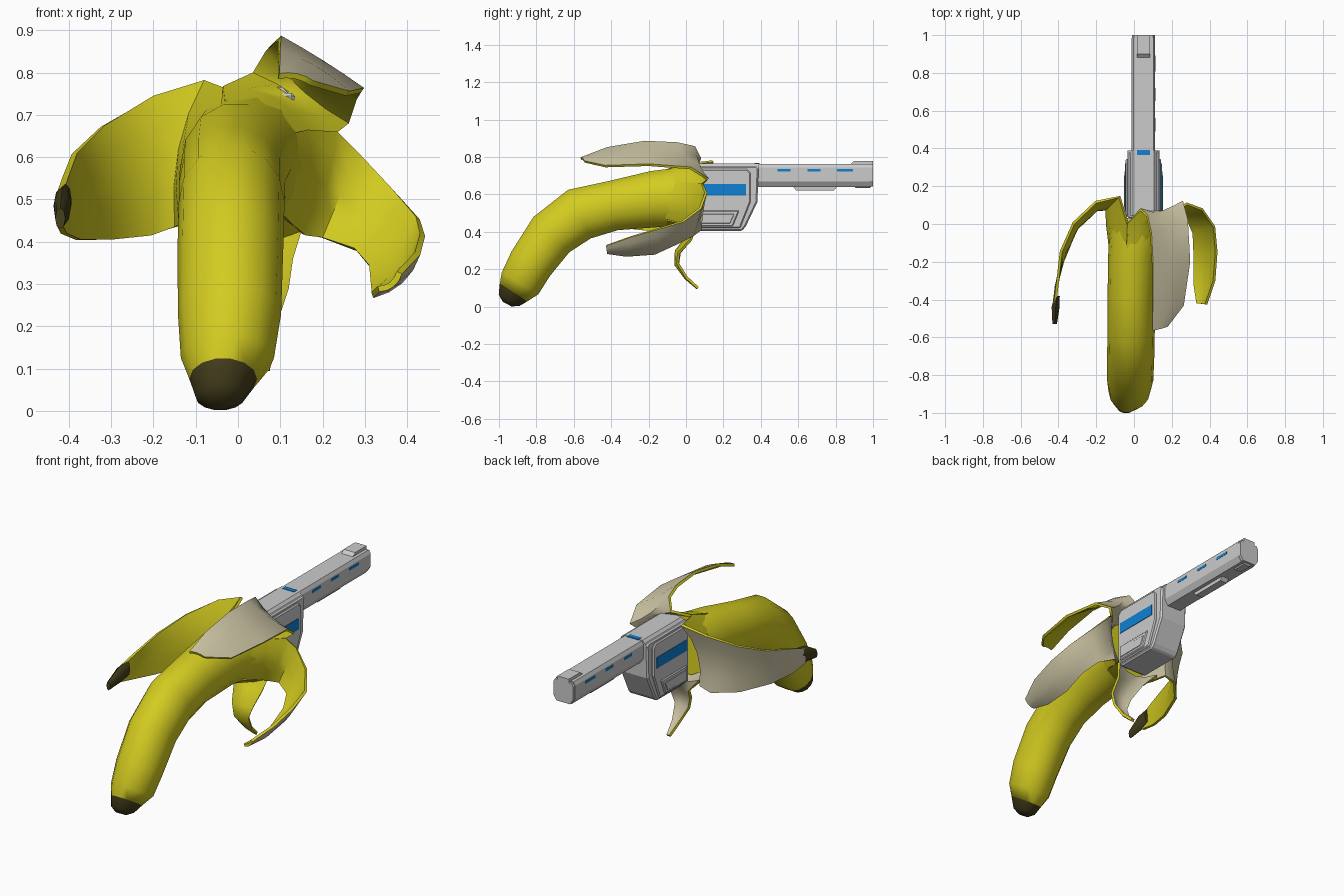
import bpy, math
from mathutils import Vector

if "Cube" in bpy.data.objects:
    bpy.data.objects.remove(bpy.data.objects["Cube"])

def material(name, rgb):
    m = bpy.data.materials.new(name)
    m.diffuse_color = (*rgb, 1)
    m.use_nodes = True
    m.node_tree.nodes["Principled BSDF"].inputs["Base Color"].default_value = m.diffuse_color
    return m

YELLOW = material("skin_yellow", (0.65, 0.60, 0.015))
CREAM = material("flesh_cream", (0.60, 0.55, 0.37))
BROWN = material("tip_brown", (0.06, 0.05, 0.012))
BLUE = material("glow_blue", (0.005, 0.22, 0.65))
GX = 0.05  # centre line of the metal parts

def make(name, verts, faces, mats=(), angle=None):
    me = bpy.data.meshes.new(name)
    me.from_pydata([tuple(v) for v in verts], [], faces)
    for m in mats:
        me.materials.append(m)
    ob = bpy.data.objects.new(name, me)
    bpy.context.collection.objects.link(ob)
    if angle:
        smooth(ob, angle)
    return ob

def select(ob):
    bpy.ops.object.select_all(action='DESELECT')
    ob.select_set(True)
    bpy.context.view_layer.objects.active = ob

def smooth(ob, deg):
    select(ob)
    bpy.ops.object.shade_smooth_by_angle(angle=math.radians(deg))

def apply(ob, kind, **props):
    mod = ob.modifiers.new(kind, kind)
    for k, v in props.items():
        setattr(mod, k, v)
    select(ob)
    bpy.ops.object.modifier_apply(modifier=mod.name)

# Banana body: stations (x, y, z, half width, half height) along the curve
stations = [(-.045, -.957, .014, .028, .026), (-.042, -.947, .033, .058, .064), (-.035, -.922, .076, .08, .09),
            (-.025, -.887, .125, .11, .117), (-.02, -.83, .23, .122, .125), (-.018, -.72, .385, .125, .138),
            (-.015, -.57, .495, .125, .147), (-.015, -.39, .54, .125, .137), (-.005, -.17, .575, .132, .155),
            (.015, -.03, .583, .145, .165)]

def tube(name, idx, mat, n=14):
    verts, faces = [], []
    for i in idx:
        x, y, z, rx, rz = stations[i]
        a, b = stations[max(i - 1, 0)], stations[min(i + 1, len(stations) - 1)]
        t = Vector((0, b[1] - a[1], b[2] - a[2])).normalized()
        up = Vector((0, -t.z, t.y))
        for k in range(n):
            w = 2 * math.pi * k / n
            verts.append(Vector((x + rx * math.cos(w), y, z)) + up * rz * math.sin(w))
    m = len(idx)
    for r in range(m - 1):
        for k in range(n):
            q = (k + 1) % n
            faces.append((r * n + k, r * n + n + k, r * n + n + q, r * n + q))
    faces += [tuple(range(n)), tuple(reversed(range((m - 1) * n, m * n)))]
    return make(name, verts, faces, [mat], 60)

tube("banana_body", range(2, len(stations)), YELLOW)
tube("banana_tip", range(0, 3), BROWN)

# Peel flaps: rows of (left edge, right edge) from the mouth to the tip
def peel(name, rows, bow_root, bow_tip, n=5):
    rows = [(Vector(r[:3]), Vector(r[3:])) for r in rows]
    mids = [(l + r) / 2 for l, r in rows]
    verts, faces = [], []
    for i, (l, r) in enumerate(rows):
        d = mids[min(i + 1, len(rows) - 1)] - mids[max(i - 1, 0)]
        nrm = (r - l).cross(d).normalized()
        f = i / (len(rows) - 1)
        bow = (bow_root * (1 - f) + bow_tip * f) * (r - l).length
        for k in range(n):
            t = k / (n - 1)
            verts.append(l.lerp(r, t) + nrm * bow * 4 * t * (1 - t))
    for i in range(len(rows) - 1):
        for k in range(n - 1):
            a = i * n + k
            faces.append((a, a + 1, a + n + 1, a + n))
    ob = make(name, verts, faces, [YELLOW, CREAM])
    apply(ob, 'SOLIDIFY', thickness=0.014, offset=-1, material_offset=1, material_offset_rim=0)
    smooth(ob, 50)

peel("peel_left", [
    (-.12, -.14, .46, -.03, -.14, .725), (-.14, -.01, .44, -.035, -.01, .765), (-.15, .075, .435, -.08, .14, .782),
    (-.205, .075, .415, -.2, .11, .745), (-.30, -.03, .405, -.315, 0, .675), (-.37, -.2, .405, -.38, -.15, .61),
    (-.405, -.33, .42, -.40, -.33, .555), (-.415, -.43, .44, -.412, -.43, .52)], .17, -.05)
peel("peel_top", [
    (-.04, -.14, .725, .10, -.14, .64), (-.035, 0, .768, .165, 0, .66), (.035, .07, .80, .23, .08, .655),
    (.065, .04, .85, .262, .11, .68), (.085, -.05, .868, .28, .02, .735), (.095, -.22, .875, .29, -.2, .752),
    (.095, -.42, .84, .255, -.43, .745), (.095, -.56, .785, .17, -.54, .77)], .2, -.1)
peel("peel_right", [
    (.105, -.14, .65, .09, -.14, .48), (.165, 0, .665, .13, -.01, .44), (.235, .08, .66, .16, .05, .415),
    (.285, .1, .61, .2, .07, .41), (.36, .07, .53, .275, .03, .385), (.42, -.02, .46, .31, -.05, .345),
    (.43, -.15, .42, .315, -.17, .29), (.418, -.3, .375, .315, -.32, .28), (.375, -.425, .33, .33, -.42, .295)], .15, -.18)
peel("peel_bottom", [
    (.10, -.1, .46, -.12, -.1, .46), (.15, .045, .425, -.12, .045, .435), (.13, .02, .36, -.04, .02, .36),
    (.12, -.045, .29, -.01, -.04, .29), (.1, -.05, .23, .01, -.05, .22),
    (.085, 0, .15, .035, 0, .15), (.075, .06, .095, .05, .06, .095)], .18, .12)

# Dark stem left on the end of the left flap
rings = [(-.407, -.38, .497, .014, .04), (-.415, -.44, .485, .021, .046), (-.42, -.53, .455, .012, .025)]
stem, sides = [], 8
for x, y, z, rx, rz in rings:
    stem += [(x + rx * math.cos(k * math.tau / sides), y, z + rz * math.sin(k * math.tau / sides)) for k in range(sides)]
stem_faces = [(r * sides + k, (r + 1) * sides + k, (r + 1) * sides + (k + 1) % sides, r * sides + (k + 1) % sides)
              for r in range(2) for k in range(sides)]
stem_faces += [tuple(range(sides)), tuple(reversed(range(2 * sides, 3 * sides)))]

# Metal parts: a (y, z) outline extruded in x, or an (x, z) outline extruded in y
def outward(ob):
    select(ob)
    bpy.ops.object.mode_set(mode='EDIT')
    bpy.ops.mesh.select_all(action='SELECT')
    bpy.ops.mesh.normals_make_consistent(inside=False)
    bpy.ops.object.mode_set(mode='OBJECT')

outward(make("peel_stem", stem, stem_faces, [BROWN], 50))

def prism(name, outline, lo, hi, axis='x', bevel=0, mat=None):
    p = (lambda a, u, v: (a, u, v)) if axis == 'x' else (lambda a, u, v: (u, a, v))
    n = len(outline)
    verts = [p(a, u, v) for a in (lo, hi) for u, v in outline]
    faces = [tuple(range(n)), tuple(reversed(range(n, 2 * n)))]
    faces += [(k, k + n, (k + 1) % n + n, (k + 1) % n) for k in range(n)]
    ob = make(name, verts, faces, [mat] if mat else [])
    outward(ob)
    if bevel:
        apply(ob, 'BEVEL', width=bevel, segments=1, limit_method='ANGLE', angle_limit=math.radians(50))
    return ob

def box(y0, y1, z0, z1):
    return [(y0, z0), (y1, z0), (y1, z1), (y0, z1)]

def both_sides(name, outline, inner, outer, bevel=0, mat=None):
    for side, s in (("right", 1), ("left", -1)):
        prism(f"{name}_{side}", outline, GX + s * inner, GX + s * outer, 'x', bevel, mat)

# Receiver cross-section cut to a sloping lower front, with side plates, blue strips and panels
prism("receiver", [(.03, .42), (.06, .405), (.30, .405), (.32, .43), (.382, .56), (.388, .74), (.375, .752), (.03, .752)],
      GX - .085, GX + .085, 'x', .008)
prism("receiver_top", [(GX - .085, .735), (GX + .085, .735), (GX + .055, .766), (GX - .055, .766)], .045, .388, 'y')
both_sides("side_plate", [(.04, .42), (.29, .42), (.345, .56), (.345, .715), (.325, .735), (.04, .735)], .07, .094, .006)
both_sides("blue_strip", box(.06, .32, .595, .655), .08, .097, 0, BLUE)
both_sides("lower_panel", [(.06, .43), (.25, .43), (.285, .515), (.06, .515)], .08, .1, .005)
both_sides("lower_panel_inset", [(.07, .445), (.235, .445), (.258, .495), (.07, .495)], .08, .103, .002)
prism("blue_top_mark", box(GX - .035, GX + .035, .74, .768), .366, .393, 'y', 0, BLUE)

# Barrel, underside rail, front sight and blue vents
half = [(.062, .67), (.062, .745), (.052, .764), (-.052, .764), (-.062, .745), (-.062, .67), (-.042, .64), (.042, .64)]
prism("barrel", [(GX + x, z) for x, z in half], .34, .985, 'y')
prism("muzzle", [(GX + x * .97, .705 + (z - .705) * .95) for x, z in half], .98, 1.0, 'y')
prism("muzzle_lug", box(GX - .028, GX + .028, .634, .66), .90, .99, 'y', .008)
prism("under_rail", [(.57, .645), (.59, .62), (.79, .62), (.81, .645)], GX - .022, GX + .022)
prism("front_sight", [(.87, .755), (.90, .78), (1.0, .78), (1.0, .745), (.88, .745)], GX - .035, GX + .035)
for i, y in enumerate((.525, .685, .85)):
    w = .035 if i < 2 else .042
    both_sides(f"barrel_vent_{i + 1}", box(y - w, y + w, .722, .736), .05, .0635, 0, BLUE)
